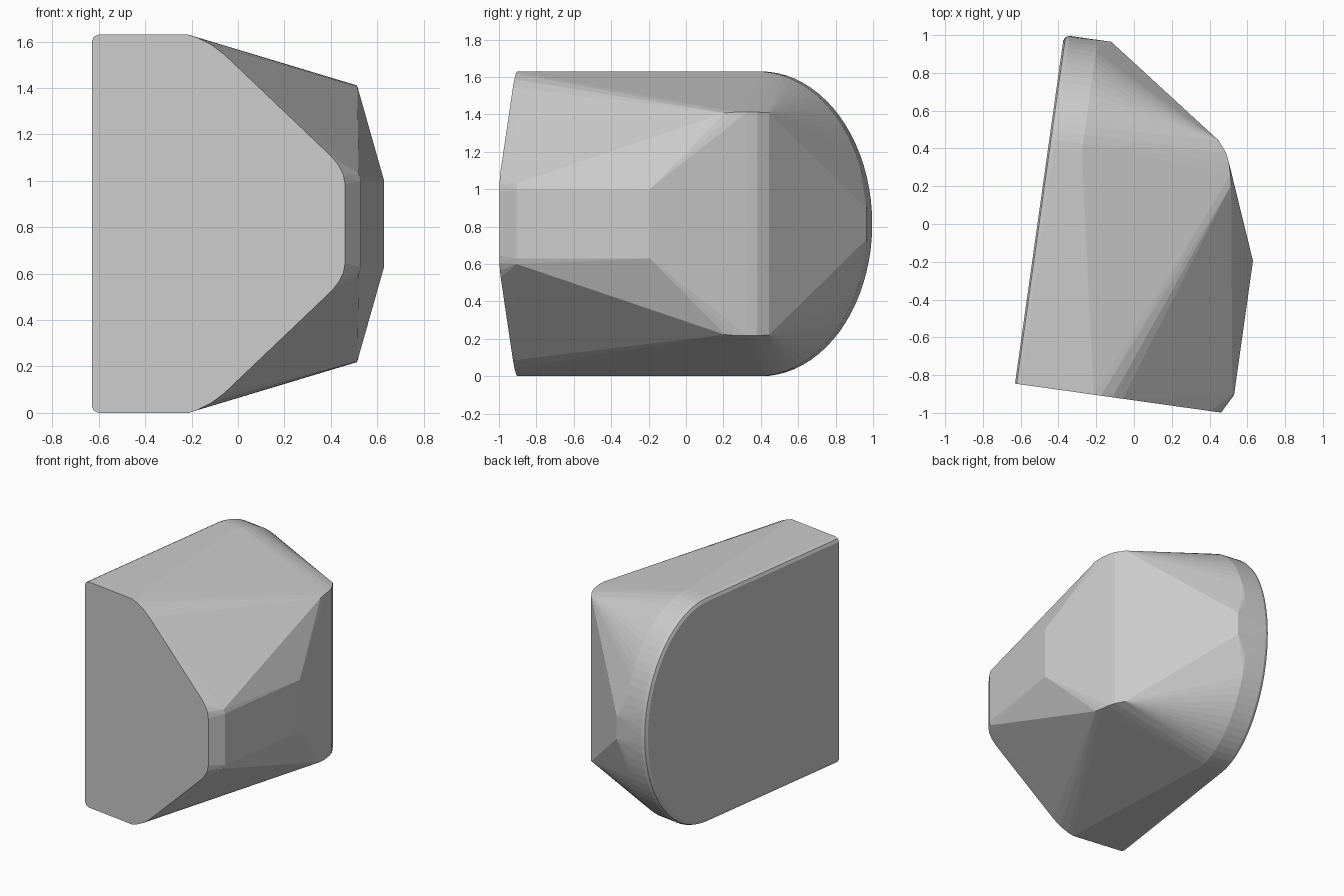
import bpy, bmesh, math
from mathutils import Matrix, Vector

cube = bpy.data.objects.get("Cube")
if cube:
    bpy.data.objects.remove(cube, do_unlink=True)

MID = 0.815                                   # half height, mirror plane
TURN = math.radians(-8)                       # housing is turned about z
PLACE = Matrix.Translation((-0.63, -0.845, 0)) @ Matrix.Rotation(TURN, 4, 'Z')

grey = bpy.data.materials.new("light_grey")
grey.use_nodes = True
COLOUR = (0.6, 0.6, 0.6, 1)
grey.diffuse_color = COLOUR
grey.node_tree.nodes["Principled BSDF"].inputs["Base Color"].default_value = COLOUR

bm = bmesh.new()


def pair(across, along, h):
    """Add a point and its mirror image above and below mid height."""
    for s in (1, -1):
        bm.verts.new(PLACE @ Vector((across, along, MID + s * h)))


# Flat mounting side: straight front, half-ellipse back, softened rim
STEPS = 20
for across, inset in ((0, 0.03), (0.009, 0.009), (0.03, 0), (0.18, 0)):
    pair(across, 0, MID - inset)
    for i in range(STEPS + 1):
        t = math.pi / 2 * i / STEPS
        pair(across, 1.26 + (0.603 - inset) * math.sin(t), (MID - inset) * math.cos(t))

# Front face outline
for across, h in ((0.42, 0.815), (0.46, 0.802), (0.52, 0.772), (0.576, 0.73),
                  (1.045, 0.288), (1.075, 0.25), (1.095, 0.21), (1.102, 0.17)):
    pair(across, 0, h)

# Outer side panel, with softened front corners
for across, along, h in ((1.157, 0.102, 0.185), (1.148, 0.1, 0.215),
                         (1.157, 0.819, 0.185)):
    pair(across, along, h)

# Rounded shoulder edge
for across, along, h in ((0.987, 1.2, 0.592), (0.975, 1.255, 0.597), (0.958, 1.318, 0.597),
                         (0.935, 1.368, 0.597), (0.888, 1.425, 0.595)):
    pair(across, along, h)

# Small flat at the back of the rim
pair(0.253, 1.863, 0.085)

# Wrap the outlines into one closed shell
hull = bmesh.ops.convex_hull(bm, input=bm.verts)
loose = {g for g in hull["geom_interior"] + hull["geom_unused"]
         if isinstance(g, bmesh.types.BMVert)}
bmesh.ops.delete(bm, geom=list(loose), context='VERTS')
bmesh.ops.dissolve_limit(bm, angle_limit=math.radians(0.5), verts=bm.verts, edges=bm.edges)
bmesh.ops.recalc_face_normals(bm, faces=bm.faces)

mesh = bpy.data.meshes.new("housing")
bm.to_mesh(mesh)
bm.free()
mesh.materials.append(grey)
housing = bpy.data.objects.new("housing", mesh)
bpy.context.collection.objects.link(housing)
